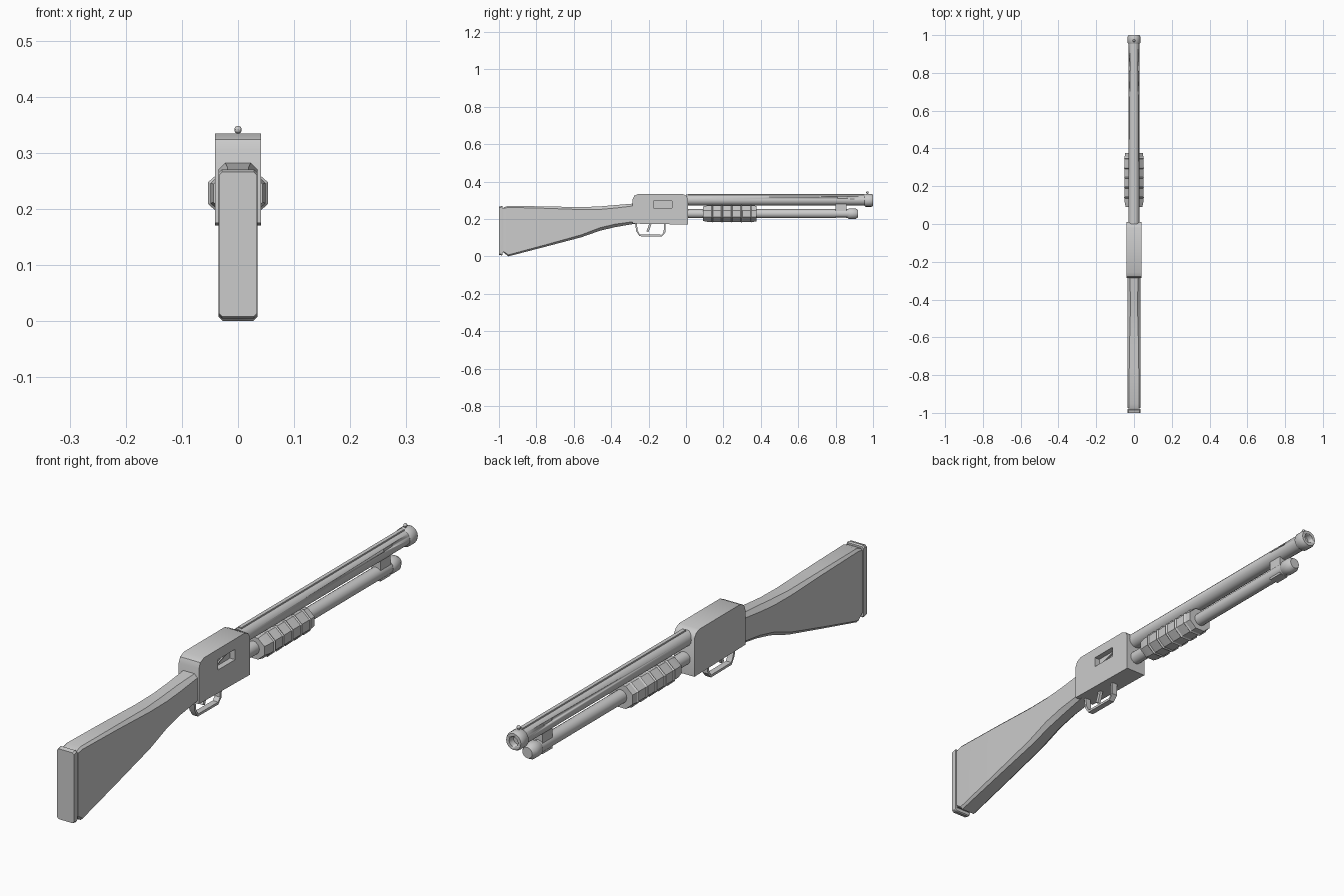
import bpy, bmesh, math
from mathutils import Vector

cube = bpy.data.objects.get("Cube")
if cube:
    bpy.data.objects.remove(cube, do_unlink=True)

grey = bpy.data.materials.new("plain_grey")
grey.use_nodes = True
COLOUR = (0.6, 0.6, 0.6, 1)
grey.diffuse_color = COLOUR
grey.node_tree.nodes["Principled BSDF"].inputs["Base Color"].default_value = COLOUR


def finish(name, bm, angle=35):
    bmesh.ops.recalc_face_normals(bm, faces=bm.faces)
    mesh = bpy.data.meshes.new(name)
    bm.to_mesh(mesh)
    bm.free()
    mesh.materials.append(grey)
    ob = bpy.data.objects.new(name, mesh)
    bpy.context.collection.objects.link(ob)
    bpy.ops.object.select_all(action='DESELECT')
    ob.select_set(True)
    bpy.context.view_layer.objects.active = ob
    bpy.ops.object.shade_smooth_by_angle(angle=math.radians(angle))
    return ob


def loft(name, rings, angle=35):
    """Skin a list of point rings and cap both ends."""
    bm = bmesh.new()
    loops = [[bm.verts.new(p) for p in ring] for ring in rings]
    n = len(loops[0])
    for a, b in zip(loops, loops[1:]):
        for i in range(n):
            j = (i + 1) % n
            bm.faces.new((a[i], a[j], b[j], b[i]))
    bm.faces.new(loops[0])
    bm.faces.new(loops[-1])
    return finish(name, bm, angle)


def chamfered(y, low, high, half, c):
    """Rectangle with cut corners at station y."""
    pts = [(half - c, low), (half, low + c), (half, high - c), (half - c, high)]
    pts += [(-x, z) for x, z in reversed(pts)]
    return [(x, y, z) for x, z in pts]


def tube(name, z, stations, sides=16, angle=40, wide=1.0, turn=0.0):
    """Round or faceted part along y from (y, radius) stations."""
    rings = []
    for y, r in stations:
        ring = []
        for i in range(sides):
            a = 2 * math.pi * i / sides + turn
            ring.append((r * wide * math.cos(a), y, z + r * math.sin(a)))
        rings.append(ring)
    return loft(name, rings, angle)


def box(name, low, high):
    bm = bmesh.new()
    bmesh.ops.create_cube(bm, size=1)
    for v in bm.verts:
        v.co = Vector([(l + h) / 2 + c * (h - l) for l, h, c in zip(low, high, v.co)])
    return finish(name, bm)


def cut(target, cutter):
    mod = target.modifiers.new("cut", 'BOOLEAN')
    mod.operation = 'DIFFERENCE'
    mod.solver = 'EXACT'
    mod.object = cutter
    bpy.context.view_layer.objects.active = target
    bpy.ops.object.modifier_apply(modifier=mod.name)
    bpy.data.objects.remove(cutter, do_unlink=True)


def strap(name, path, half, thick):
    """Flat bent strip following a y-z path."""
    pts = [Vector(p) for p in path]
    rings = []
    for i, p in enumerate(pts):
        d = (pts[min(i + 1, len(pts) - 1)] - pts[max(i - 1, 0)]).normalized()
        o = Vector((-d.y, d.x)) * thick / 2
        a, b = p + o, p - o
        rings.append([(half, *a), (-half, *a), (-half, *b), (half, *b)])
    return loft(name, rings)


# Shoulder stock and butt plate
loft("stock", [chamfered(*s) for s in (
    (-0.975, 0.02, 0.262, 0.033, 0.006),
    (-0.95, 0.0, 0.27, 0.035, 0.008),
    (-0.75, 0.052, 0.267, 0.035, 0.010),
    (-0.56, 0.102, 0.263, 0.035, 0.013),
    (-0.46, 0.137, 0.267, 0.035, 0.016),
    (-0.38, 0.156, 0.274, 0.035, 0.016),
    (-0.27, 0.175, 0.283, 0.035, 0.012))], 40)
loft("butt_plate", [chamfered(*s) for s in (
    (-1.0, 0.008, 0.266, 0.034, 0.006),
    (-0.985, 0.005, 0.27, 0.035, 0.006),
    (-0.98, 0.008, 0.266, 0.034, 0.006))])
box("butt_spacer", (-0.028, -0.982, 0.02), (0.028, -0.972, 0.255))

# Receiver: side outline extruded across x
outline = [(-0.285, 0.175), (-0.285, 0.305), (-0.277, 0.324), (-0.255, 0.334),
           (-0.02, 0.334), (0.0, 0.326), (0.01, 0.31), (0.01, 0.17)]
receiver = loft("receiver", [[(x, y, z) for y, z in outline] for x in (-0.041, 0.041)], 40)
cut(receiver, box("port_cutter", (0.02, -0.175, 0.258), (0.06, -0.075, 0.296)))
strap("port_ramp", [(-0.17, 0.262), (-0.08, 0.292)], 0.025, 0.004)

# Barrel with bored muzzle, side vents and top rib
barrel = tube("barrel", 0.301, [(0.0, 0.029), (0.97, 0.029)])
for side in (-1, 1):
    x = side * 0.028
    cut(barrel, box("vent_cutter", (x - 0.006, 0.81, 0.31), (x + 0.006, 0.86, 0.319)))
muzzle = tube("muzzle_ring", 0.299, [(0.955, 0.030), (0.96, 0.034), (0.992, 0.034), (1.0, 0.030)])
bore = tube("bore_cutter", 0.299, [(0.975, 0.018), (1.02, 0.018)])
cut(muzzle, bore)
box("top_rib", (-0.007, 0.01, 0.322), (0.007, 0.955, 0.334))

# Bead sight
bm = bmesh.new()
bmesh.ops.create_uvsphere(bm, u_segments=10, v_segments=8, radius=0.007)
bmesh.ops.translate(bm, verts=bm.verts, vec=(0, 0.97, 0.341))
finish("sight_bead", bm)
box("sight_post", (-0.003, 0.967, 0.325), (0.003, 0.973, 0.339))

# Magazine tube, end cap and clamp
tube("magazine_tube", 0.228, [(0.0, 0.024), (0.88, 0.024)])
tube("magazine_cap", 0.228, [(0.865, 0.025), (0.872, 0.029), (0.905, 0.029), (0.92, 0.020)])
box("barrel_clamp", (-0.018, 0.80, 0.204), (0.018, 0.857, 0.285))

# Sliding fore-end with raised ribs
tube("fore_end", 0.228, [(0.09, 0.042), (0.115, 0.047), (0.36, 0.047), (0.377, 0.045)],
     8, 20, 1.13, math.pi / 8)
for i in range(5):
    y = 0.135 + i * 0.052
    tube(f"fore_end_rib_{i + 1}", 0.228, [(y, 0.046), (y + 0.005, 0.051), (y + 0.012, 0.046)],
         8, 20, 1.13, math.pi / 8)

# Trigger and its guard
strap("trigger_guard", [(-0.268, 0.178), (-0.262, 0.135), (-0.248, 0.112), (-0.13, 0.111),
                        (-0.115, 0.128), (-0.113, 0.178)], 0.011, 0.009)
strap("trigger", [(-0.19, 0.178), (-0.197, 0.155), (-0.206, 0.132)], 0.006, 0.012)
